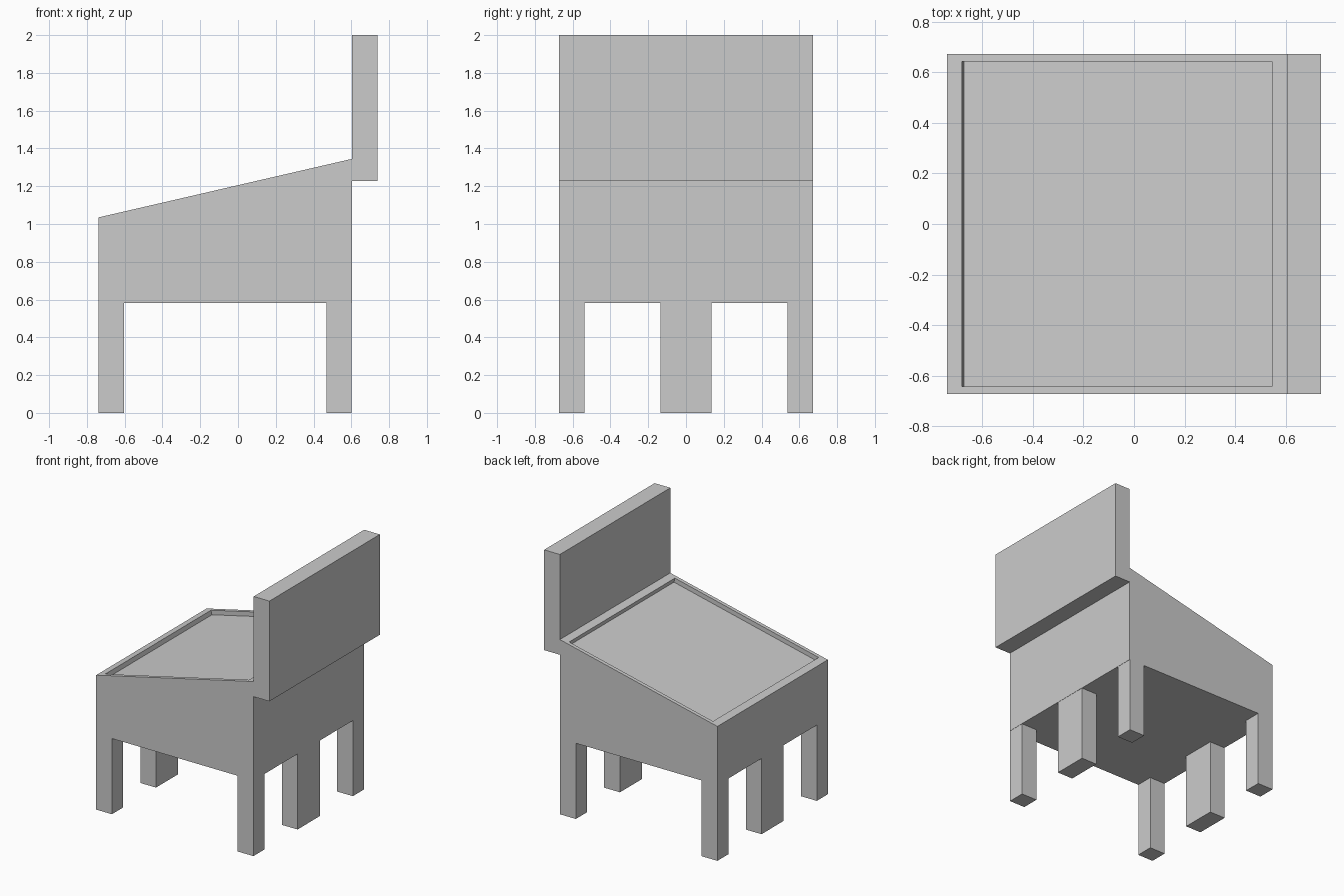
import bpy
import bmesh
from mathutils import Vector

if "Cube" in bpy.data.objects:
    bpy.data.objects.remove(bpy.data.objects["Cube"])

grey = bpy.data.materials.new("light_grey")
grey.diffuse_color = (0.6, 0.6, 0.6, 1)
grey.use_nodes = True
grey.node_tree.nodes["Principled BSDF"].inputs["Base Color"].default_value = grey.diffuse_color

HALF_W = 0.672                    # half depth along y
X_LOW, X_HIGH = -0.738, 0.604     # body ends
Z_BASE, Z_LOW, Z_HIGH = 0.583, 1.035, 1.345
LEG = 0.135


def finish(name, bm):
    bmesh.ops.recalc_face_normals(bm, faces=bm.faces)
    mesh = bpy.data.meshes.new(name)
    bm.to_mesh(mesh)
    bm.free()
    mesh.materials.append(grey)
    obj = bpy.data.objects.new(name, mesh)
    bpy.context.collection.objects.link(obj)
    return obj


def box(name, x0, x1, y0, y1, z0, z1):
    bm = bmesh.new()
    bmesh.ops.create_cube(bm, size=1)
    for v in bm.verts:
        v.co = Vector(((x0 + x1) / 2 + v.co.x * (x1 - x0),
                       (y0 + y1) / 2 + v.co.y * (y1 - y0),
                       (z0 + z1) / 2 + v.co.z * (z1 - z0)))
    return finish(name, bm)


# Wedge body: side profile extruded across y
bm = bmesh.new()
profile = [(X_LOW, Z_BASE), (X_HIGH, Z_BASE), (X_HIGH, Z_HIGH), (X_LOW, Z_LOW)]
side = bm.faces.new([bm.verts.new((x, -HALF_W, z)) for x, z in profile])
ext = bmesh.ops.extrude_face_region(bm, geom=[side])
bmesh.ops.translate(bm, vec=(0, 2 * HALF_W, 0),
                    verts=[g for g in ext["geom"] if isinstance(g, bmesh.types.BMVert)])
bmesh.ops.recalc_face_normals(bm, faces=bm.faces)

# Shallow tray sunk into the sloping top
bm.normal_update()
top = max(bm.faces, key=lambda f: f.calc_center_median().z)
normal = top.normal.copy()
bmesh.ops.inset_region(bm, faces=[top], thickness=0.001)
slope = (Z_HIGH - Z_LOW) / (X_HIGH - X_LOW)
mid = top.calc_center_median().x
for v in top.verts:               # rim corners
    v.co.x = -0.68 if v.co.x < mid else 0.545
    v.co.y = 0.643 if v.co.y > 0 else -0.643
    v.co.z = Z_LOW + (v.co.x - X_LOW) * slope
bmesh.ops.inset_region(bm, faces=[top], thickness=0.0)
rim = [v.co.copy() for v in top.verts]
for v, co in zip(top.verts, rim):  # tray floor
    v.co = co - normal * 0.034
finish("body", bm)

# Upright back panel
box("back_panel", X_HIGH, 0.738, -HALF_W, HALF_W, 1.228, 2.0)

# Three legs along each end, the middle one double width
for end, x0 in (("low", X_LOW), ("high", 0.468)):
    for place, y0, y1 in (("front", -HALF_W, -HALF_W + LEG),
                          ("middle", -LEG, LEG),
                          ("rear", HALF_W - LEG, HALF_W)):
        box(f"leg_{end}_{place}", x0, x0 + 0.134, y0, y1, 0, Z_BASE)
